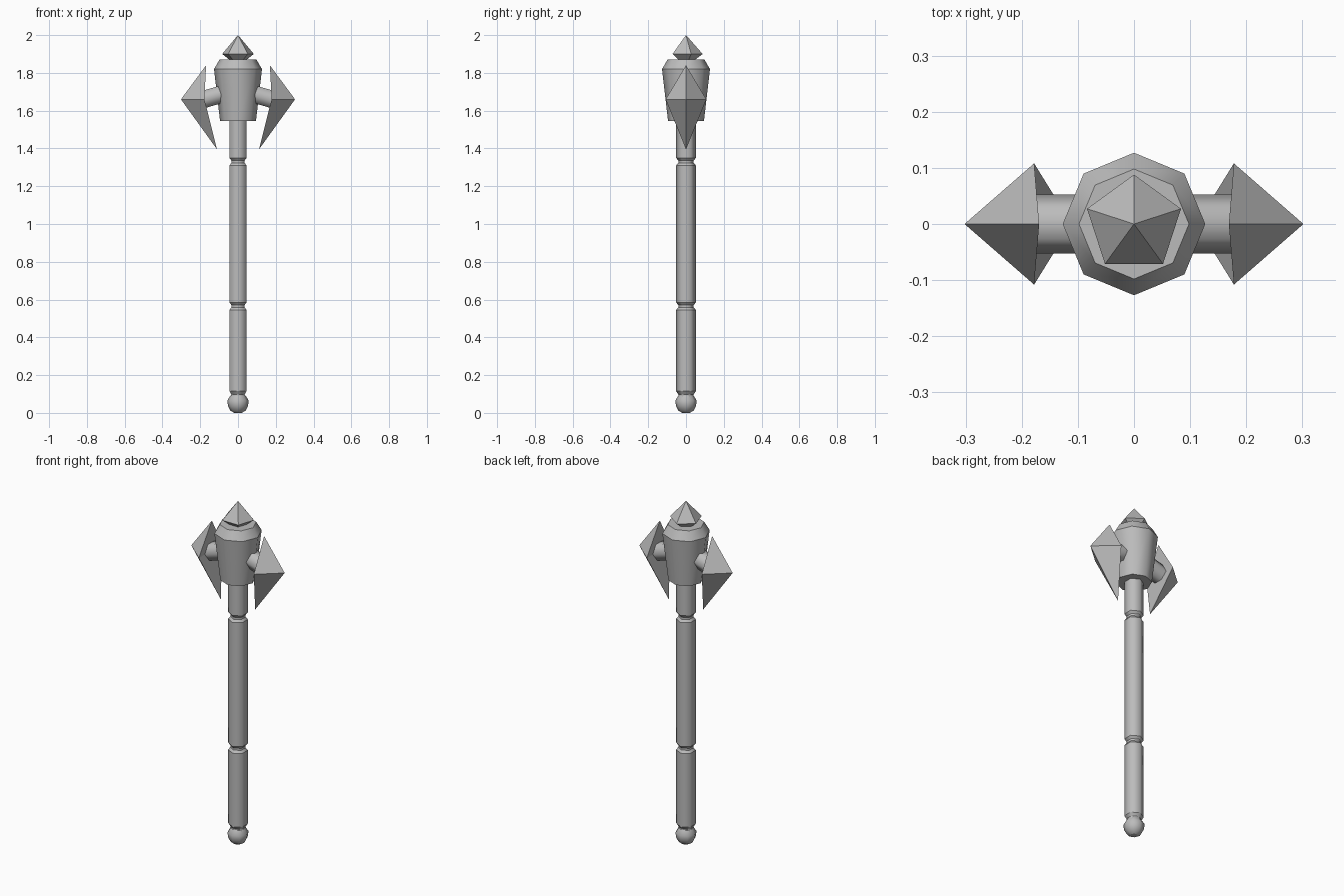
import bpy
import math
from mathutils import Matrix, Vector

cube = bpy.data.objects.get("Cube")
if cube:
    bpy.data.objects.remove(cube, do_unlink=True)

# One plain steel colour
steel = bpy.data.materials.new("steel grey")
steel.use_nodes = True
GREY = (0.5, 0.5, 0.5, 1)
steel.diffuse_color = GREY
steel.node_tree.nodes["Principled BSDF"].inputs["Base Color"].default_value = GREY


def make_object(name, verts, faces):
    mesh = bpy.data.meshes.new(name)
    mesh.from_pydata(verts, [], faces)
    mesh.materials.append(steel)
    obj = bpy.data.objects.new(name, mesh)
    bpy.context.collection.objects.link(obj)
    return obj


def lathe(name, profile, sides, smooth=True, sharp_rings=True):
    """Turn (radius, z) points about z, with one corner on +y."""
    verts, faces = [], []
    for r, z in profile:
        for i in range(sides):
            a = math.pi / 2 + math.tau * i / sides
            verts.append((r * math.cos(a), r * math.sin(a), z))
    for k in range(len(profile) - 1):
        for i in range(sides):
            j = (i + 1) % sides
            a, b = k * sides, (k + 1) * sides
            faces.append((a + i, a + j, b + j, b + i))
    faces.append(tuple(reversed(range(sides))))
    faces.append(tuple(range(len(verts) - sides, len(verts))))
    obj = make_object(name, verts, faces)
    mesh = obj.data
    for poly in mesh.polygons:
        poly.use_smooth = smooth and len(poly.vertices) == 4
    if sharp_rings:
        for edge in mesh.edges:
            p, q = edge.vertices
            edge.use_edge_sharp = p // sides == q // sides
    return obj


# Shaft with two grooves and a narrow neck at the bottom
R, NECK = 0.052, 0.041
shaft = [(NECK, 0.085), (NECK, 0.098), (R, 0.115)]
for z in (0.565, 1.33):
    shaft += [(R, z - 0.02), (NECK, z - 0.006), (NECK, z + 0.006), (R, z + 0.02)]
shaft.append((R, 1.56))
lathe("shaft", shaft, 6)

# Rounded pommel
lathe("pommel", [(0.02, 0), (0.04, 0.012), (0.052, 0.034), (0.057, 0.065), (0.04, 0.092)],
      8, sharp_rings=False)

# Flaring head with a chamfered top
lathe("head", [(0.095, 1.545), (0.127, 1.82), (0.098, 1.87)], 8)

# Five-sided point on top
finial = lathe("top_point", [(0.035, 1.86), (0.088, 1.9), (0.0005, 2.0)], 5, smooth=False)

# Side arms and pointed blades
for side, label in ((1, "left"), (-1, "right")):
    start, end = Vector((side * 0.06, 0, 1.695)), Vector((side * 0.18, 0, 1.66))
    axis = end - start
    arm = lathe(label + "_arm", [(0.053, 0), (0.053, axis.length)], 6)
    turn = Matrix.Rotation(side * math.acos(axis.z / axis.length), 4, "Y")
    arm.data.transform(Matrix.Translation(start) @ turn)

    tip, top, bottom = (0.302, 0, 1.66), (0.169, 0, 1.84), (0.111, 0, 1.395)
    front, back = (0.178, -0.108, 1.66), (0.178, 0.108, 1.66)
    verts = [(side * x, y, z) for x, y, z in (tip, top, bottom, front, back)]
    faces = [(0, 1, 3), (0, 3, 2), (0, 2, 4), (0, 4, 1), (1, 4, 3), (2, 3, 4)]
    if side > 0:
        faces = [tuple(reversed(f)) for f in faces]
    make_object(label + "_blade", verts, faces)
